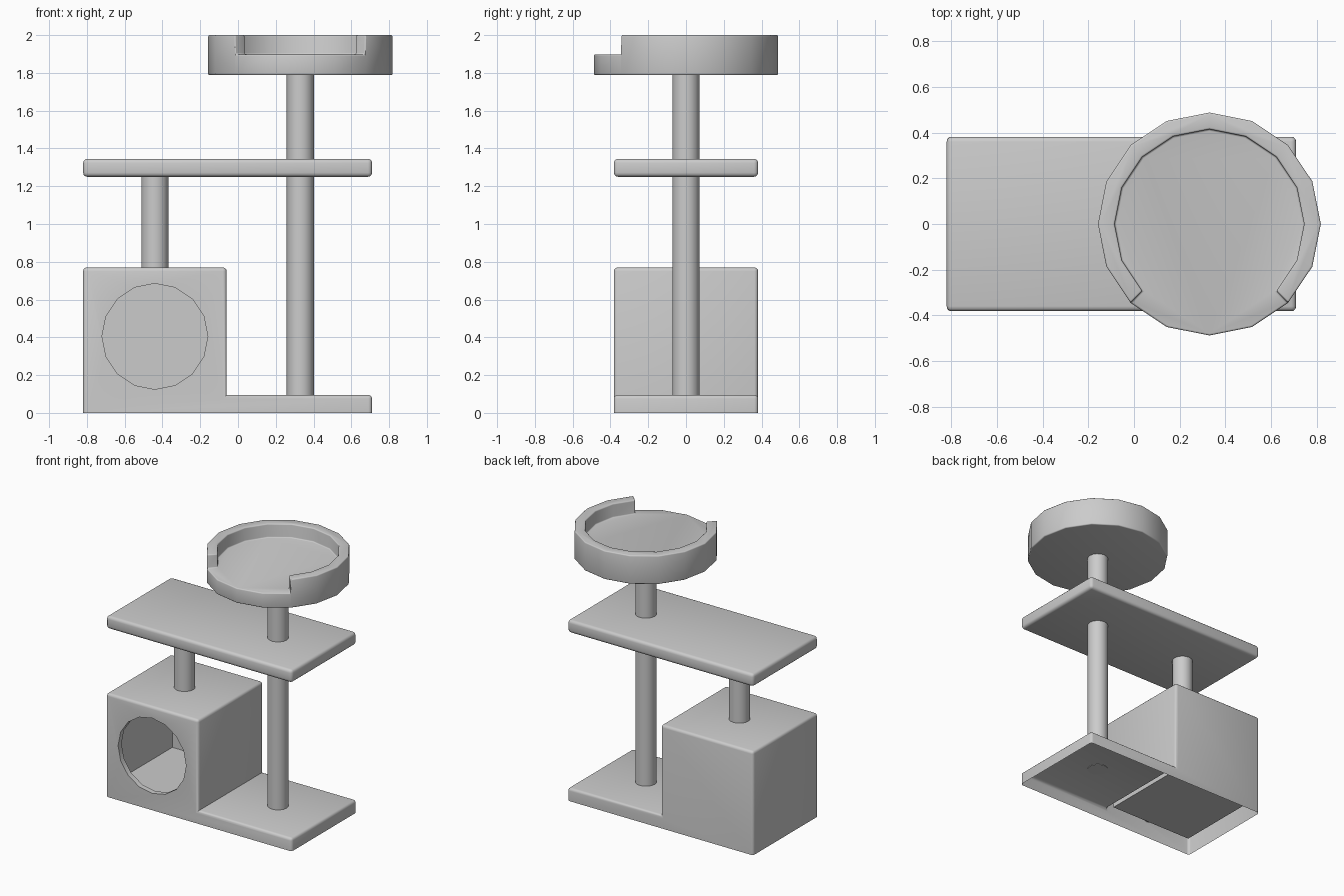
import bpy, bmesh
from math import cos, sin, radians, pi
from mathutils import Matrix, Vector

if "Cube" in bpy.data.objects:
    bpy.data.objects.remove(bpy.data.objects["Cube"])


def finish(name, bm):
    bmesh.ops.recalc_face_normals(bm, faces=bm.faces)
    me = bpy.data.meshes.new(name)
    bm.to_mesh(me)
    bm.free()
    ob = bpy.data.objects.new(name, me)
    bpy.context.collection.objects.link(ob)
    return ob


def activate(ob):
    bpy.ops.object.select_all(action='DESELECT')
    ob.select_set(True)
    bpy.context.view_layer.objects.active = ob


def smooth(ob):
    activate(ob)
    bpy.ops.object.shade_smooth_by_angle(angle=radians(38))


def bevel_mod(ob, width):
    m = ob.modifiers.new("Bevel", 'BEVEL')
    m.width, m.segments, m.limit_method = width, 3, 'ANGLE'
    m.angle_limit = radians(40)
    activate(ob)
    bpy.ops.object.modifier_apply(modifier=m.name)


def box(name, lo, hi):
    bm = bmesh.new()
    lo, hi = Vector(lo), Vector(hi)
    bmesh.ops.create_cube(bm, size=1, matrix=Matrix.Translation((lo + hi) / 2) @ Matrix.Diagonal((*(hi - lo), 1)))
    return finish(name, bm)


def cylinder(name, centre, r, length, rot=None):
    bm = bmesh.new()
    bmesh.ops.create_cone(bm, cap_ends=True, segments=16, radius1=r, radius2=r, depth=length,
                          matrix=Matrix.Translation(centre) @ (rot or Matrix()))
    return finish(name, bm)


X0, X1, XB, D = -0.82, 0.71, -0.06, 0.382
BASE, ROOF = 0.095, 0.77

# base and house: L profile extruded in depth, rounded except at the ground and inner corner
bm = bmesh.new()
profile = [(X0, 0), (X1, 0), (X1, BASE), (XB, BASE), (XB, ROOF), (X0, ROOF)]
f = bm.faces.new([bm.verts.new((x, -D, z)) for x, z in profile])
ext = bmesh.ops.extrude_face_region(bm, geom=[f], use_keep_orig=True)
bmesh.ops.translate(bm, vec=(0, 2 * D, 0), verts=[v for v in ext['geom'] if isinstance(v, bmesh.types.BMVert)])
bmesh.ops.recalc_face_normals(bm, faces=bm.faces)


def rounded(e):
    a, b = (v.co for v in e.verts)
    ground = a.z < 0.001 and b.z < 0.001
    corner = all(abs(c.x - XB) < 0.001 and abs(c.z - BASE) < 0.001 for c in (a, b))
    return not ground and not corner


bmesh.ops.bevel(bm, geom=[e for e in bm.edges if rounded(e)], offset=0.02, segments=3,
                profile=0.5, affect='EDGES', clamp_overlap=True)
house = finish("base_and_house", bm)

# hollow room and round doorway
cutters = [box("room_cutter", (X0 + 0.04, -D + 0.04, 0.1), (XB - 0.04, D - 0.04, ROOF - 0.04)),
           cylinder("doorway_cutter", (-0.44, -D + 0.05, 0.405), 0.28, 0.3, Matrix.Rotation(pi / 2, 4, 'X'))]
for c in cutters:
    m = house.modifiers.new("Cut", 'BOOLEAN')
    m.operation, m.solver, m.object = 'DIFFERENCE', 'EXACT', c
    activate(house)
    bpy.ops.object.modifier_apply(modifier=m.name)
for c in cutters:
    bpy.data.objects.remove(c)

# open underside
bm = bmesh.new()
bm.from_mesh(house.data)
bmesh.ops.delete(bm, geom=[f for f in bm.faces if all(v.co.z < 0.001 for v in f.verts)], context='FACES')
bm.to_mesh(house.data)
bm.free()
smooth(house)

# middle platform
platform = box("platform", (X0, -D, 1.25), (X1, D, 1.345))
bevel_mod(platform, 0.022)
smooth(platform)

# posts
for name, x, z0, z1 in (("tall_post", 0.33, BASE - 0.003, 1.793), ("short_post", -0.44, ROOF - 0.003, 1.253)):
    smooth(cylinder(name, (x, 0, (z0 + z1) / 2), 0.072, z1 - z0))

# round bed: 16-sided disc with a raised rim that is open at the front
N, CX = 16, 0.33
bm = bmesh.new()


def ring(r, z):
    return [bm.verts.new((CX + r * cos(2 * pi * i / N), r * sin(2 * pi * i / N), z)) for i in range(N)]


low, mid, inner = ring(0.488, 1.788), ring(0.488, 1.898), ring(0.415, 1.898)
bm.faces.new(low[::-1])
bm.faces.new(inner)
rim = []
for i in range(N):
    j = (i + 1) % N
    bm.faces.new((low[i], low[j], mid[j], mid[i]))
    top = bm.faces.new((mid[i], mid[j], inner[j], inner[i]))
    if not 10 <= i < 14:
        rim.append(top)
ext = bmesh.ops.extrude_face_region(bm, geom=rim)
bmesh.ops.translate(bm, vec=(0, 0, 0.102), verts=[v for v in ext['geom'] if isinstance(v, bmesh.types.BMVert)])
bmesh.ops.delete(bm, geom=[f for f in rim if f.is_valid], context='FACES_ONLY')
bmesh.ops.dissolve_limit(bm, angle_limit=0.01, verts=bm.verts, edges=bm.edges)
bed = finish("round_bed", bm)
bevel_mod(bed, 0.008)
smooth(bed)
